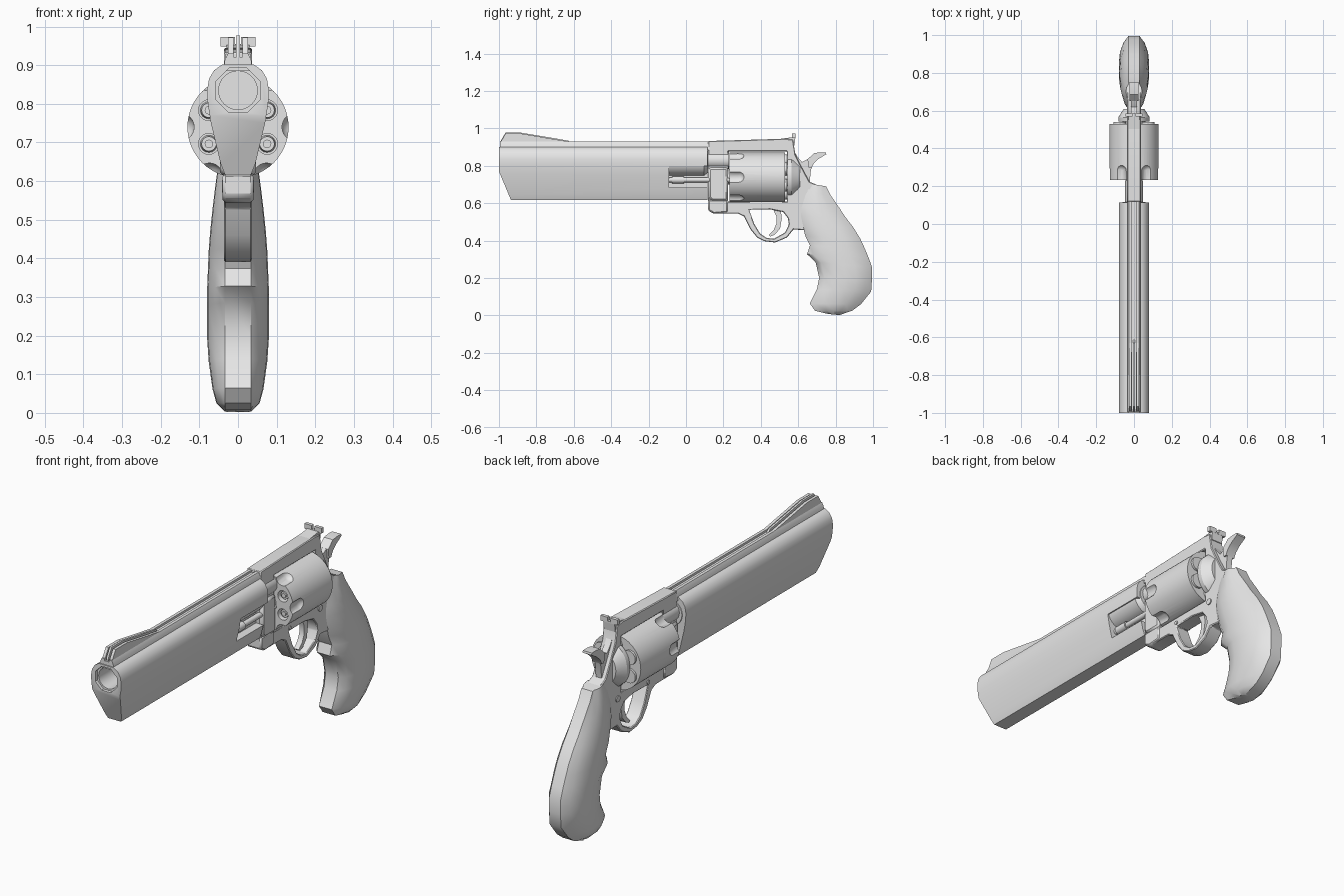
import bpy, bmesh, math
from mathutils import Matrix, Vector

steel = bpy.data.materials.new("plain_grey")
steel.diffuse_color = (0.8, 0.8, 0.8, 1)


def finish(name, bm, angle=35):
    bmesh.ops.recalc_face_normals(bm, faces=bm.faces)
    me = bpy.data.meshes.new(name)
    bm.to_mesh(me)
    bm.free()
    me.materials.append(steel)
    ob = bpy.data.objects.new(name, me)
    bpy.context.collection.objects.link(ob)
    smooth(ob, angle)
    return ob


def activate(ob):
    bpy.ops.object.select_all(action='DESELECT')
    ob.select_set(True)
    bpy.context.view_layer.objects.active = ob


def smooth(ob, angle=35):
    activate(ob)
    bpy.ops.object.shade_smooth_by_angle(angle=math.radians(angle))


def loft(name, rings, angle=35):
    """Closed skin through rings of equal point count."""
    bm = bmesh.new()
    vs = [[bm.verts.new(p) for p in r] for r in rings]
    n = len(vs[0])
    for a, b in zip(vs, vs[1:]):
        for i in range(n):
            bm.faces.new((a[i], a[(i + 1) % n], b[(i + 1) % n], b[i]))
    bm.faces.new(vs[0])
    bm.faces.new(vs[-1][::-1])
    return finish(name, bm, angle)


def plate(name, pts, x0, x1):
    """Side profile (y, z) extruded across x."""
    return loft(name, [[(x, y, z) for y, z in pts] for x in (x0, x1)])


def beam(name, half, y0, y1):
    """Mirrored half section (x, z) extruded along y."""
    sec = half + [(-x, z) for x, z in reversed(half)]
    return loft(name, [[(x, y, z) for x, z in sec] for y in (y0, y1)])


def rod(name, r, y0, y1, x=0, z=0.74, n=24, r2=None, sx=1, turn=0):
    """Cylinder or cone along y."""
    bm = bmesh.new()
    m = (Matrix.Translation((x, (y0 + y1) / 2, z)) @ Matrix.Diagonal((sx, 1, 1, 1))
         @ Matrix.Rotation(-math.pi / 2, 4, 'X') @ Matrix.Rotation(turn, 4, 'Z'))
    bmesh.ops.create_cone(bm, cap_ends=True, segments=n, radius1=r,
                          radius2=r if r2 is None else r2, depth=y1 - y0, matrix=m)
    return finish(name, bm)


def cut(ob, *cutters):
    for c in cutters:
        mod = ob.modifiers.new("cut", 'BOOLEAN')
        mod.operation = 'DIFFERENCE'
        mod.solver = 'EXACT'
        mod.object = c
        activate(ob)
        bpy.ops.object.modifier_apply(modifier=mod.name)
        bpy.data.objects.remove(c, do_unlink=True)
    smooth(ob)


def bevel(ob, width):
    mod = ob.modifiers.new("bevel", 'BEVEL')
    mod.width = width
    mod.segments = 1
    mod.limit_method = 'ANGLE'


# Barrel with full underlug, slanted muzzle, bore and ejector recess
barrel = beam("barrel", [(0.034, 0.617), (0.045, 0.645), (0.07, 0.75), (0.078, 0.80), (0.08, 0.835),
                         (0.075, 0.865), (0.062, 0.887), (0.04, 0.902)], -1.0, 0.115)
bm = bmesh.new()
bm.from_mesh(barrel.data)
cutres = bmesh.ops.bisect_plane(bm, geom=bm.verts[:] + bm.edges[:] + bm.faces[:], plane_co=(0, -1, 0.77),
                                plane_no=Vector((0, -0.155, -0.065)), clear_outer=True)
bmesh.ops.holes_fill(bm, edges=[e for e in bm.edges if e.is_boundary])
bmesh.ops.recalc_face_normals(bm, faces=bm.faces)
bm.to_mesh(barrel.data)
bm.free()
cut(barrel,
    rod("muzzle_cut", 0.062, -1.05, -0.985, z=0.835, n=8, turn=math.pi / 8),
    rod("bore_cut", 0.05, -1.05, -0.6, z=0.835, n=32),
    plate("recess_cut", [(-0.09, 0.685), (0.2, 0.685), (0.2, 0.80), (-0.09, 0.80)], 0.015, 0.2))
rod("barrel_tube", 0.076, -0.1, 0.095, z=0.822, n=32)
rod("barrel_tube_chamfer", 0.076, 0.095, 0.117, z=0.822, n=32, r2=0.06)
rod("barrel_shank", 0.047, 0.1, 0.23, z=0.83)
rod("ejector_rod", 0.013, -0.09, 0.23, x=0.03, z=0.725, n=16)
rod("ejector_tip", 0.019, -0.075, -0.01, x=0.03, z=0.725, n=16)

# Top rib and front sight
beam("top_rib", [(0.038, 0.885), (0.034, 0.915), (0.026, 0.93), (0.011, 0.93), (0.011, 0.92)], -0.995, 0.125)
ramp = [(-0.995, 0.9), (-0.99, 0.93), (-0.965, 0.972), (-0.88, 0.972), (-0.63, 0.93), (-0.6, 0.9)]
for s in (-1, 1):
    plate("front_sight_side", ramp, s * 0.012, s * 0.026)
plate("front_sight_blade", [(y, z + 0.005) for y, z in ramp], -0.005, 0.005)

# Frame with cylinder window and trigger opening
frame = plate("frame", [
    (0.118, 0.62), (0.123, 0.567), (0.15, 0.545), (0.278, 0.545), (0.31, 0.53), (0.345, 0.46), (0.38, 0.417),
    (0.42, 0.397), (0.476, 0.39), (0.54, 0.417), (0.575, 0.46), (0.64, 0.455), (0.72, 0.55), (0.72, 0.69),
    (0.66, 0.715), (0.62, 0.79), (0.585, 0.86), (0.572, 0.94), (0.53, 0.945), (0.2, 0.935), (0.118, 0.933)],
    -0.036, 0.036)
cut(frame,
    plate("window_cut", [(0.225, 0.608), (0.54, 0.608), (0.54, 0.877), (0.225, 0.877)], -0.2, 0.2),
    plate("guard_cut", [(0.337, 0.565), (0.365, 0.49), (0.396, 0.438), (0.43, 0.415), (0.47, 0.41), (0.53, 0.444),
                        (0.55, 0.487), (0.545, 0.52), (0.52, 0.553), (0.45, 0.567)], -0.2, 0.2))
bevel(frame, 0.004)
crane = plate("crane", [(0.12, 0.63), (0.14, 0.612), (0.225, 0.612), (0.225, 0.79), (0.12, 0.79)], -0.046, 0.046)
bevel(crane, 0.01)
lug = plate("frame_lug", [(0.118, 0.56), (0.15, 0.543), (0.225, 0.55), (0.225, 0.62), (0.118, 0.62)], -0.04, 0.04)
bevel(lug, 0.008)

# Rear sight with notch
sight = beam("rear_sight", [(0.045, 0.948), (0.045, 0.973), (0.008, 0.973), (0.008, 0.955)], 0.568, 0.585)
plate("rear_sight_base", [(0.44, 0.935), (0.53, 0.948), (0.585, 0.955), (0.58, 0.91), (0.56, 0.9)], -0.03, 0.03)

# Cylinder with flutes and six loaded chambers
cylinder = rod("cylinder", 0.131, 0.232, 0.53, n=48)
for k in range(6):
    a = k * math.pi / 3
    fx, fz = 0.148 * math.cos(a), 0.74 + 0.148 * math.sin(a)
    b = a + math.pi / 6
    cx, cz = 0.087 * math.cos(b), 0.74 + 0.087 * math.sin(b)
    # Flute cutter: straight part closed by a tapered end
    bmf = bmesh.new()
    bmesh.ops.create_uvsphere(bmf, u_segments=20, v_segments=12, radius=0.035)
    for v in bmf.verts:
        v.co.y += 0.28 if v.co.y > 0 else 0.2
        v.co.x += fx
        v.co.z += fz
    cut(cylinder, finish("flute_cut", bmf), rod("chamber_cut", 0.027, 0.2, 0.27, cx, cz, 20))
    rod("chamber_sleeve", 0.019, 0.245, 0.275, cx, cz, 16, r2=0.023)
    rod("round_tip", 0.011, 0.238, 0.25, cx, cz, 12)
    rod("case_rim", 0.034, 0.525, 0.541, cx, cz, 20)
rod("cylinder_hub", 0.04, 0.22, 0.24)
rod("ratchet", 0.06, 0.525, 0.55)

# Recoil shield with rounded side discs
rod("recoil_shield", 0.106, 0.543, 0.565, n=32, sx=0.78)
rod("recoil_shield_back", 0.106, 0.565, 0.61, n=32, sx=0.78, r2=0.07)

# Hammer and trigger
plate("hammer", [(0.56, 0.74), (0.66, 0.70), (0.668, 0.78), (0.68, 0.81), (0.66, 0.838), (0.645, 0.833),
                 (0.62, 0.82), (0.595, 0.85), (0.575, 0.885), (0.56, 0.88)], -0.015, 0.015)
plate("hammer_spur", [(0.655, 0.79), (0.672, 0.79), (0.685, 0.815), (0.71, 0.838), (0.75, 0.862), (0.748, 0.872),
                      (0.715, 0.872), (0.685, 0.868), (0.65, 0.835)], -0.024, 0.024)
plate("trigger", [(0.46, 0.58), (0.505, 0.58), (0.512, 0.52), (0.503, 0.465), (0.475, 0.432), (0.45, 0.422),
                  (0.442, 0.43), (0.468, 0.455), (0.483, 0.49), (0.483, 0.53)], -0.013, 0.013)

# Side screws
for s in (-1, 1):
    for y, z, r in ((0.57, 0.588, 0.015), (0.34, 0.58, 0.009)):
        bm = bmesh.new()
        bmesh.ops.create_cone(bm, cap_ends=True, segments=16, radius1=r, radius2=r, depth=0.01,
                              matrix=Matrix.Translation((s * 0.036, y, z)) @ Matrix.Rotation(math.pi / 2, 4, 'Y'))
        finish("frame_screw", bm)

# Grip lofted from front edge to back edge: front y, z, back y, z, half width
stations = [(0.66, 0.705, 0.75, 0.69, 0.042), (0.64, 0.66, 0.772, 0.645, 0.05), (0.615, 0.58, 0.82, 0.575, 0.06),
            (0.612, 0.53, 0.853, 0.525, 0.066), (0.626, 0.47, 0.895, 0.47, 0.072), (0.638, 0.425, 0.932, 0.41, 0.076),
            (0.663, 0.374, 0.955, 0.36, 0.078), (0.647, 0.328, 0.976, 0.31, 0.08), (0.693, 0.285, 0.995, 0.257, 0.08),
            (0.712, 0.20, 0.994, 0.19, 0.08), (0.70, 0.14, 0.99, 0.128, 0.076), (0.662, 0.064, 0.935, 0.06, 0.066),
            (0.69, 0.025, 0.89, 0.026, 0.056), (0.76, 0.008, 0.82, 0.002, 0.036)]
rings = []
for fy, fz, by, bz, w in stations:
    half = [(0, 0.034), (0.10, 0.75 * w), (0.3, 0.97 * w), (0.5, w), (0.7, 0.93 * w), (0.88, 0.7 * w), (1, 0.03)]
    side = [(x, fy + (by - fy) * u, fz + (bz - fz) * u) for u, x in half]
    rings.append(side + [(-x, y, z) for x, y, z in reversed(side)])
loft("grip", rings, 40)
